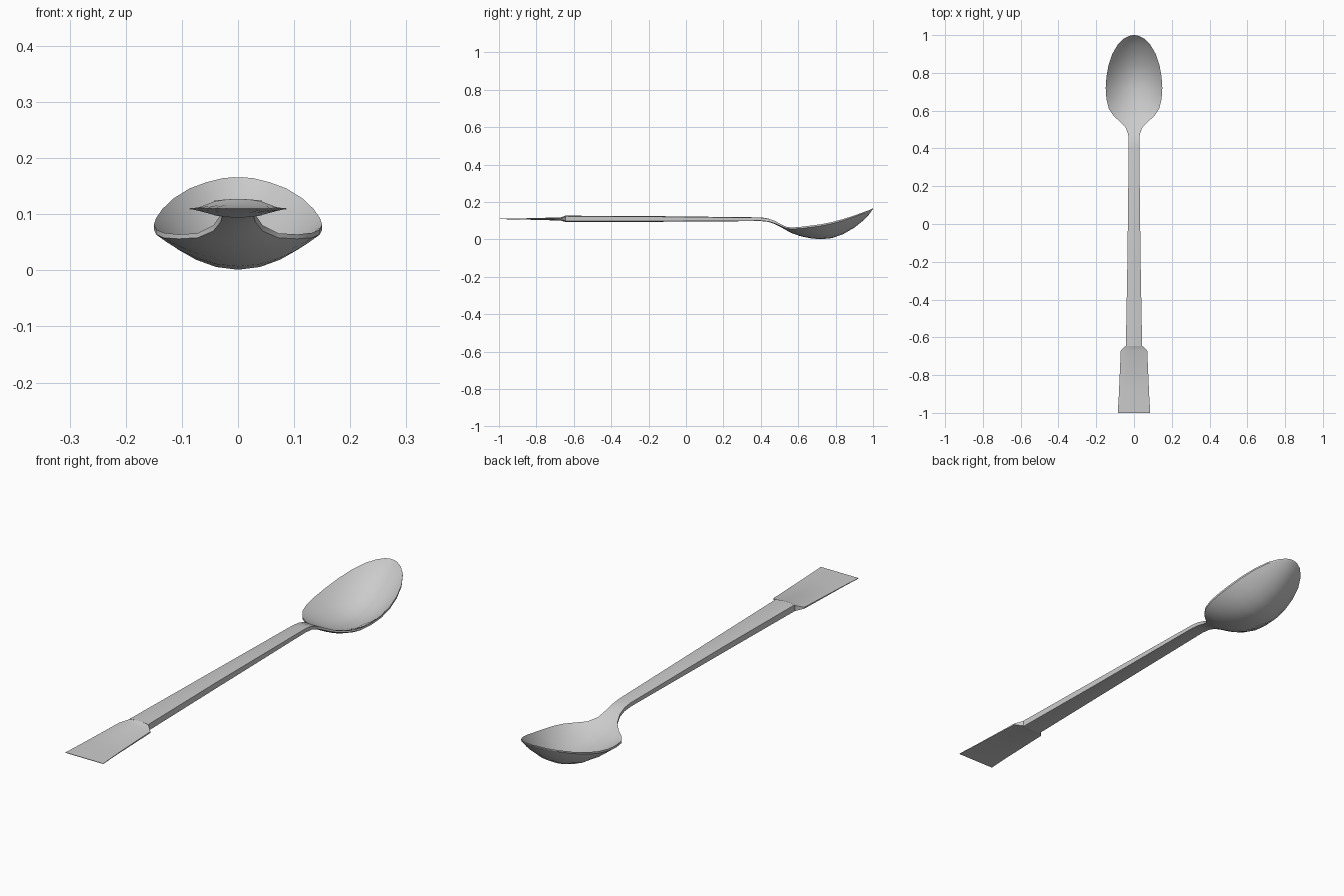
import bpy, bmesh, math

ACROSS = 12  # facets across each section


def loft(name, stations):
    """Skin sections along y: (y, half width, rim top, rim bottom, centre top, centre bottom)."""
    bm = bmesh.new()
    rings = []
    ts = [math.sin(math.pi / 2 * (2 * i / ACROSS - 1)) for i in range(ACROSS + 1)]
    for y, w, rt, rb, ct, cb in stations:
        top = [bm.verts.new((w * t, y, ct + (rt - ct) * t * t)) for t in ts]
        bottom = [bm.verts.new((w * t, y, cb + (rb - cb) * t * t)) for t in reversed(ts)]
        rings.append(top + bottom)
    n = len(rings[0])
    for a, b in zip(rings, rings[1:]):
        for i in range(n):
            j = (i + 1) % n
            bm.faces.new((a[i], a[j], b[j], b[i]))
    # end caps as strips of quads
    for ring in (rings[0], rings[-1]):
        for i in range(ACROSS):
            bm.faces.new((ring[i], ring[i + 1], ring[n - 2 - i], ring[n - 1 - i]))
    bmesh.ops.recalc_face_normals(bm, faces=bm.faces[:])
    mesh = bpy.data.meshes.new(name)
    bm.to_mesh(mesh)
    bm.free()
    obj = bpy.data.objects.new(name, mesh)
    bpy.context.collection.objects.link(obj)
    bpy.ops.object.select_all(action='DESELECT')
    obj.select_set(True)
    bpy.context.view_layer.objects.active = obj
    bpy.ops.object.shade_smooth_by_angle(angle=math.radians(35))
    return obj


# Handle, neck and bowl in one continuous skin
loft("spoon_handle_and_bowl", [
    (-0.645, 0.043, 0.124, 0.098, 0.127, 0.094),
    (-0.20, 0.035, 0.122, 0.098, 0.125, 0.094),
    (0.40, 0.028, 0.116, 0.100, 0.118, 0.098),
    (0.44, 0.028, 0.111, 0.096, 0.112, 0.094),
    (0.475, 0.031, 0.099, 0.086, 0.098, 0.082),
    (0.51, 0.044, 0.080, 0.070, 0.078, 0.064),
    (0.54, 0.072, 0.066, 0.058, 0.059, 0.047),
    (0.57, 0.106, 0.064, 0.056, 0.044, 0.032),
    (0.61, 0.133, 0.067, 0.058, 0.030, 0.018),
    (0.66, 0.146, 0.073, 0.064, 0.019, 0.007),
    (0.72, 0.150, 0.081, 0.072, 0.013, 0.001),
    (0.78, 0.146, 0.093, 0.084, 0.018, 0.007),
    (0.84, 0.135, 0.109, 0.101, 0.038, 0.028),
    (0.90, 0.115, 0.128, 0.121, 0.072, 0.063),
    (0.95, 0.086, 0.146, 0.140, 0.111, 0.103),
    (0.98, 0.056, 0.157, 0.153, 0.141, 0.135),
    (0.995, 0.028, 0.164, 0.161, 0.160, 0.156),
    (1.00, 0.006, 0.166, 0.164, 0.165, 0.163),
])

# Flat flared blade with sloped shoulders at the handle end
loft("spatula_blade", [
    (-1.00, 0.086, 0.1105, 0.1085, 0.1105, 0.1085),
    (-0.90, 0.080, 0.111, 0.108, 0.112, 0.107),
    (-0.67, 0.070, 0.112, 0.106, 0.118, 0.101),
    (-0.645, 0.044, 0.122, 0.099, 0.127, 0.094),
])
